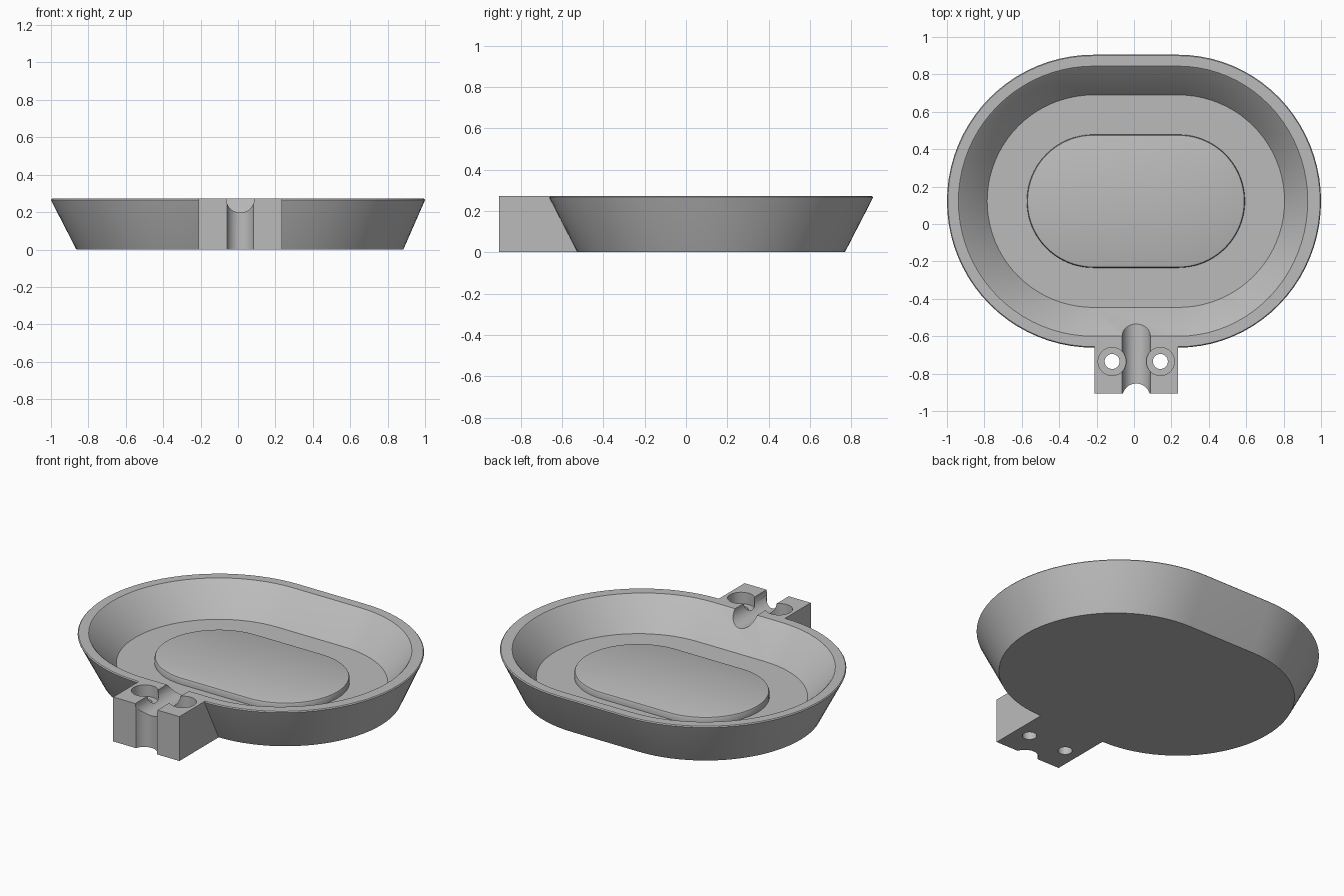
import bpy, bmesh, math
from mathutils import Matrix

old = bpy.data.objects.get("Cube")
if old:
    bpy.data.objects.remove(old, do_unlink=True)

CX, CY, HALF = 0.01, 0.122, 0.227      # centre and half length of the straight sides
TOP, FLOOR, STEP = 0.272, 0.09, 0.13   # rim, floor and raised plateau heights
SEGS = 40                              # segments in each rounded end

grey = bpy.data.materials.new("plain grey")
grey.use_nodes = True
colour = (0.5, 0.5, 0.5, 1)
grey.diffuse_color = colour
grey.node_tree.nodes["Principled BSDF"].inputs["Base Color"].default_value = colour


def finish(bm, name):
    bmesh.ops.recalc_face_normals(bm, faces=bm.faces)
    mesh = bpy.data.meshes.new(name)
    bm.to_mesh(mesh)
    bm.free()
    ob = bpy.data.objects.new(name, mesh)
    bpy.context.collection.objects.link(ob)
    mesh.materials.append(grey)
    return ob


def oval(bm, r, z, right):
    """Ring with two straight sides; the right end may be slightly shorter."""
    ring = []
    for side, rx in ((1, right), (-1, r)):
        for i in range(SEGS + 1):
            a = math.pi * (i / SEGS - 0.5)
            ring.append(bm.verts.new((CX + side * (HALF + rx * math.cos(a)),
                                      CY + side * r * math.sin(a), z)))
    return ring


def cylinder(name, r, depth, matrix):
    bm = bmesh.new()
    bmesh.ops.create_cone(bm, cap_ends=True, segments=48, radius1=r, radius2=r,
                          depth=depth, matrix=matrix)
    return finish(bm, name)


def combine(target, tool, operation):
    mod = target.modifiers.new(tool.name, 'BOOLEAN')
    mod.operation, mod.solver, mod.object = operation, 'EXACT', tool
    bpy.context.view_layer.objects.active = target
    bpy.ops.object.modifier_apply(modifier=mod.name)
    bpy.data.objects.remove(tool, do_unlink=True)


# Basin: radius, height and right-end radius from the underside to the plateau
profile = [(0.647, 0, 0.647), (0.781, TOP - 0.012, 0.761), (0.783, TOP - 0.006, 0.763),
           (0.778, TOP, 0.758), (0.722, TOP, 0.692), (0.714, TOP - 0.006, 0.686),
           (0.568, FLOOR, 0.568), (0.356, FLOOR, 0.356), (0.356, STEP - 0.012, 0.356),
           (0.352, STEP - 0.003, 0.352), (0.344, STEP, 0.344)]
bm = bmesh.new()
rings = [oval(bm, *p) for p in profile]
for low, high in zip(rings, rings[1:]):
    for i in range(len(low)):
        j = (i + 1) % len(low)
        bm.faces.new((low[i], low[j], high[j], high[i]))
bm.faces.new(rings[0])
bm.faces.new(rings[-1])
dish = finish(bm, "dish")

# Mounting block, its back slanted to stay inside the basin wall
bm = bmesh.new()
section = [(-0.905, 0), (-0.905, TOP), (-0.63, TOP), (-0.49, 0)]
face = bm.faces.new([bm.verts.new((CX - 0.2225, y, z)) for y, z in section])
new = bmesh.ops.extrude_face_region(bm, geom=[face])["geom"]
bmesh.ops.translate(bm, vec=(0.449, 0, 0),
                    verts=[v for v in new if isinstance(v, bmesh.types.BMVert)])
combine(dish, finish(bm, "mounting_block"), 'UNION')

# Drain channel along the top and down the front of the block
lying = Matrix.Translation((CX + 0.002, -0.75, TOP)) @ Matrix.Rotation(math.pi / 2, 4, 'X')
combine(dish, cylinder("channel", 0.075, 0.6, lying), 'DIFFERENCE')
upright = Matrix.Translation((CX + 0.002, -0.928, 0.1))
combine(dish, cylinder("front_groove", 0.075, 0.8, upright), 'DIFFERENCE')

# Counterbored screw holes
for side in (-1, 1):
    x = CX + 0.002 + side * 0.129
    combine(dish, cylinder("screw_hole", 0.04, 0.9,
                           Matrix.Translation((x, -0.735, 0.1))), 'DIFFERENCE')
    combine(dish, cylinder("counterbore", 0.075, 0.2,
                           Matrix.Translation((x, -0.735, TOP + 0.03))), 'DIFFERENCE')

bpy.ops.object.select_all(action='DESELECT')
dish.select_set(True)
bpy.context.view_layer.objects.active = dish
bpy.ops.object.shade_smooth_by_angle(angle=math.radians(30))
